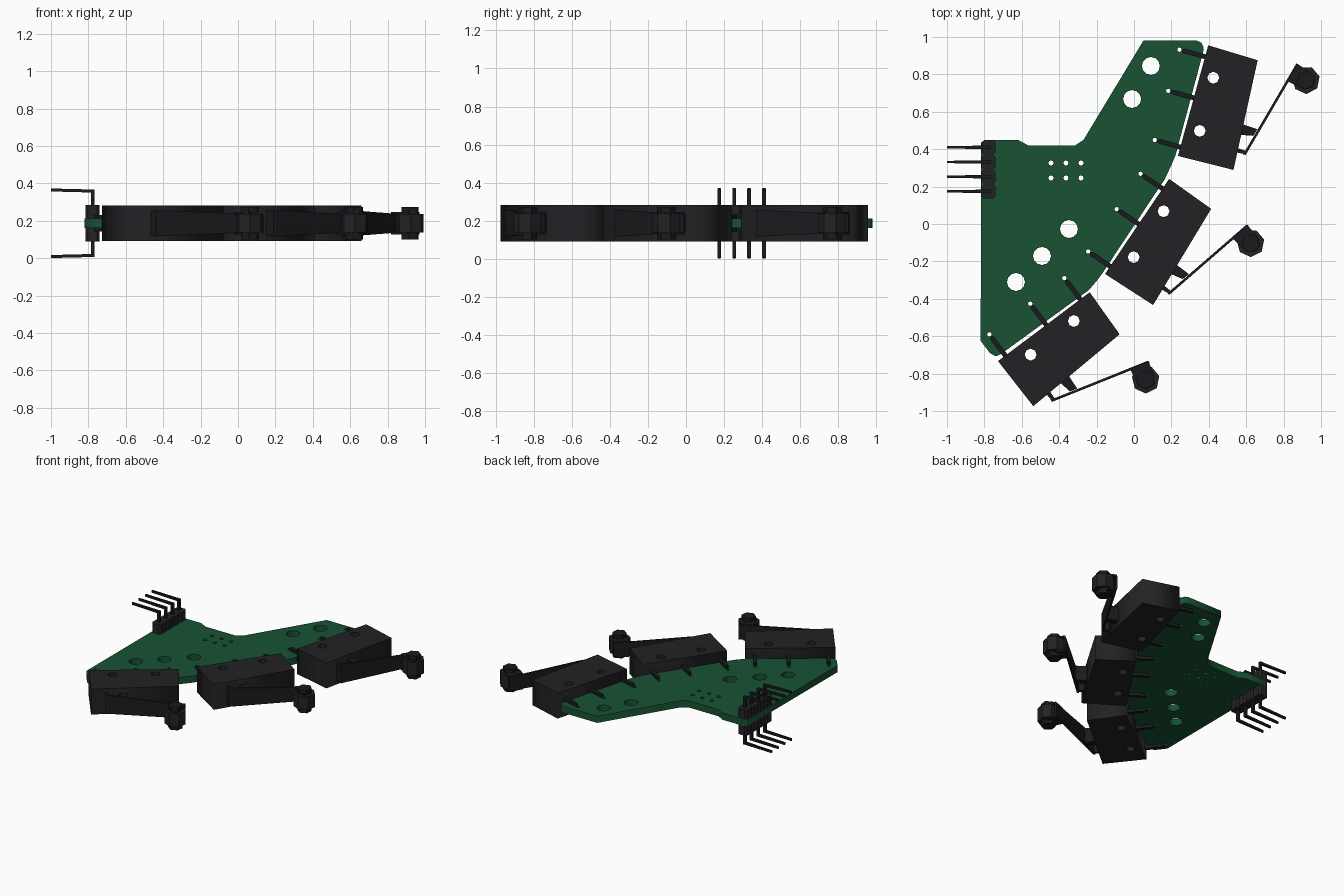
import bpy, bmesh
from math import cos, sin, pi, radians
from mathutils import Vector

if "Cube" in bpy.data.objects:
    bpy.data.objects.remove(bpy.data.objects["Cube"])

MID = 0.187  # height of the board's middle plane


def material(name, rgb):
    m = bpy.data.materials.new(name)
    m.diffuse_color = (*rgb, 1)
    m.use_nodes = True
    m.node_tree.nodes["Principled BSDF"].inputs["Base Color"].default_value = m.diffuse_color
    return m


GREEN = material("board_green", (0.009, 0.085, 0.033))
BLACK = material("black_plastic", (0.016, 0.016, 0.018))
DARK = material("dark_metal", (0.01, 0.011, 0.012))


def finish(name, bm, mat):
    bmesh.ops.remove_doubles(bm, verts=bm.verts, dist=0.0003)
    bmesh.ops.recalc_face_normals(bm, faces=bm.faces)
    me = bpy.data.meshes.new(name)
    bm.to_mesh(me)
    bm.free()
    me.materials.append(mat)
    ob = bpy.data.objects.new(name, me)
    bpy.context.collection.objects.link(ob)
    return ob


def plate(name, loops, z0, z1, mat):
    """Flat outline (first loop) with holes (other loops), extruded in z."""
    cu = bpy.data.curves.new(name + "_outline", 'CURVE')
    cu.dimensions, cu.fill_mode = '2D', 'BOTH'
    cu.extrude = (z1 - z0) / 2
    for loop in loops:
        sp = cu.splines.new('POLY')
        sp.points.add(len(loop) - 1)
        for p, (x, y) in zip(sp.points, loop):
            p.co = (x, y, 0, 1)
        sp.use_cyclic_u = True
    tmp = bpy.data.objects.new(name + "_tmp", cu)
    bpy.context.collection.objects.link(tmp)
    dg = bpy.context.evaluated_depsgraph_get()
    me = bpy.data.meshes.new_from_object(tmp.evaluated_get(dg))
    bm = bmesh.new()
    bm.from_mesh(me)
    bmesh.ops.translate(bm, verts=bm.verts, vec=(0, 0, (z0 + z1) / 2))
    bpy.data.objects.remove(tmp)
    bpy.data.curves.remove(cu)
    bpy.data.meshes.remove(me)
    return finish(name, bm, mat)


def hulls(name, groups, mat):
    """One object made of several convex solids."""
    bm = bmesh.new()
    for pts in groups:
        vs = [bm.verts.new(p) for p in pts]
        bmesh.ops.convex_hull(bm, input=vs)
    return finish(name, bm, mat)


def ring(x, y, r, n, a0=0.0):
    return [(x + r * cos(a0 + 2 * pi * i / n), y + r * sin(a0 + 2 * pi * i / n)) for i in range(n)]


def prism(loop, z0, z1):
    return [(x, y, z) for x, y in loop for z in (z0, z1)]


# each switch: inner lower corner and direction of its inner edge
SWITCHES = {"upper": (0.235, 0.364, 74.7), "middle": (-0.155, -0.267, 56.0),
            "lower": (-0.727, -0.733, 36.9)}
PIN_U = (0.049, 0.322, 0.55)


def frame(x, y, deg):
    a = radians(deg)
    # u runs along the inner edge, v points away from the board
    return lambda u, v: (x + u * cos(a) + v * sin(a), y + u * sin(a) - v * cos(a))


# circuit board
outline = [(0.05, 0.98), (0.335, 0.98), (0.36, 0.97), (0.372, 0.945), (0.37, 0.92),
           (0.222, 0.367), (0.2, 0.315), (0.165, 0.24), (-0.165, -0.258), (-0.2, -0.305),
           (-0.243, -0.355), (-0.715, -0.698), (-0.74, -0.707), (-0.77, -0.69),
           (-0.82, -0.625), (-0.817, 0.435), (-0.8, 0.45), (-0.62, 0.45),
           (-0.565, 0.42), (-0.315, 0.42), (-0.27, 0.45)]
holes = [ring(x, y, 0.048, 12) for x, y in
         ((0.09, 0.845), (-0.01, 0.668), (-0.348, -0.027), (-0.492, -0.171), (-0.631, -0.31))]
holes += [ring(x, y, 0.014, 8) for x in (-0.444, -0.364, -0.283) for y in (0.326, 0.246)]
for s in SWITCHES.values():
    holes += [ring(*frame(*s)(u, -0.142), 0.012, 8) for u in PIN_U]
plate("circuit_board", [outline] + holes, MID - 0.025, MID + 0.025, GREEN)

for tag, s in SWITCHES.items():
    P = frame(*s)

    # switch housing with two mounting holes
    body = [P(0, 0), P(0.006, 0.306), P(0.606, 0.276), P(0.613, 0)]
    plate(tag + "_switch_housing",
          [body, ring(*P(0.16, 0.077), 0.032, 8), ring(*P(0.453, 0.072), 0.032, 8)],
          0.092, 0.282, BLACK)

    # solder terminals
    hulls(tag + "_terminals",
          [prism([P(u - 0.013, 0.01), P(u + 0.013, 0.01), P(u + 0.013, -0.115),
                  P(u + 0.006, -0.13), P(u - 0.006, -0.13), P(u - 0.013, -0.115)],
                 MID - 0.045, MID + 0.045) for u in PIN_U], DARK)

    # push button and hinge tab under the lever
    hulls(tag + "_button",
          [prism([P(0.195, 0.285), P(0.255, 0.285), P(0.25, 0.372), P(0.21, 0.36)],
                 MID - 0.055, MID + 0.055),
           prism([P(0.1, 0.29), P(0.125, 0.29), P(0.122, 0.34), P(0.103, 0.336)],
                 MID - 0.065, MID + 0.065)], DARK)

    # tapered lever strip
    lever = []
    for u, v, h in ((0.1, 0.338, 0.07), (0.643, 0.484, 0.048)):
        for d in (-0.004, 0.01):
            for z in (MID - h, MID + h):
                lever.append((*P(u, v + d), z))
    hulls(tag + "_lever", [lever], DARK)

    # fork plates that hold the roller
    fork = [P(0.54, 0.456), P(0.643, 0.484), P(0.622, 0.557), P(0.595, 0.6),
            P(0.545, 0.6), P(0.52, 0.555)]
    hulls(tag + "_roller_fork", [prism(fork, MID + k * 0.048, MID + k * 0.06) for k in (-1, 1)], DARK)

    # roller and its axle
    c = P(0.572, 0.553)
    hulls(tag + "_roller", [prism(ring(*c, 0.075, 7, 0.25), MID - 0.05, MID + 0.05)], BLACK)
    hulls(tag + "_axle", [prism(ring(*c, 0.05, 6, 0.4), MID - 0.086, MID + 0.086)], DARK)

# pin headers above and below the board
for side, k in (("top", 1), ("bottom", -1)):
    cells, pins = [], []
    for i in range(4):
        y = 0.41 - i * 0.0785
        cell = [(-0.815, y - 0.026), (-0.802, y - 0.039), (-0.753, y - 0.039), (-0.74, y - 0.026),
                (-0.74, y + 0.026), (-0.753, y + 0.039), (-0.802, y + 0.039), (-0.815, y + 0.026)]
        cells.append(prism(cell, MID + k * 0.025, MID + k * 0.097))
        post = [(x, y + d) for x, d in ((-0.786, -0.01), (-0.768, -0.01), (-0.768, 0.01), (-0.786, 0.01))]
        pins.append(prism(post, MID, MID + k * 0.18))
        pins.append([(x, y + a * w, MID + k * (zc + b * 0.008))
                     for x, w, zc in ((-0.768, 0.01, 0.172), (-1.0, 0.006, 0.178))
                     for a in (-1, 1) for b in (-1, 1)])
    hulls(side + "_pin_header", cells, BLACK)
    hulls(side + "_header_pins", pins, DARK)
